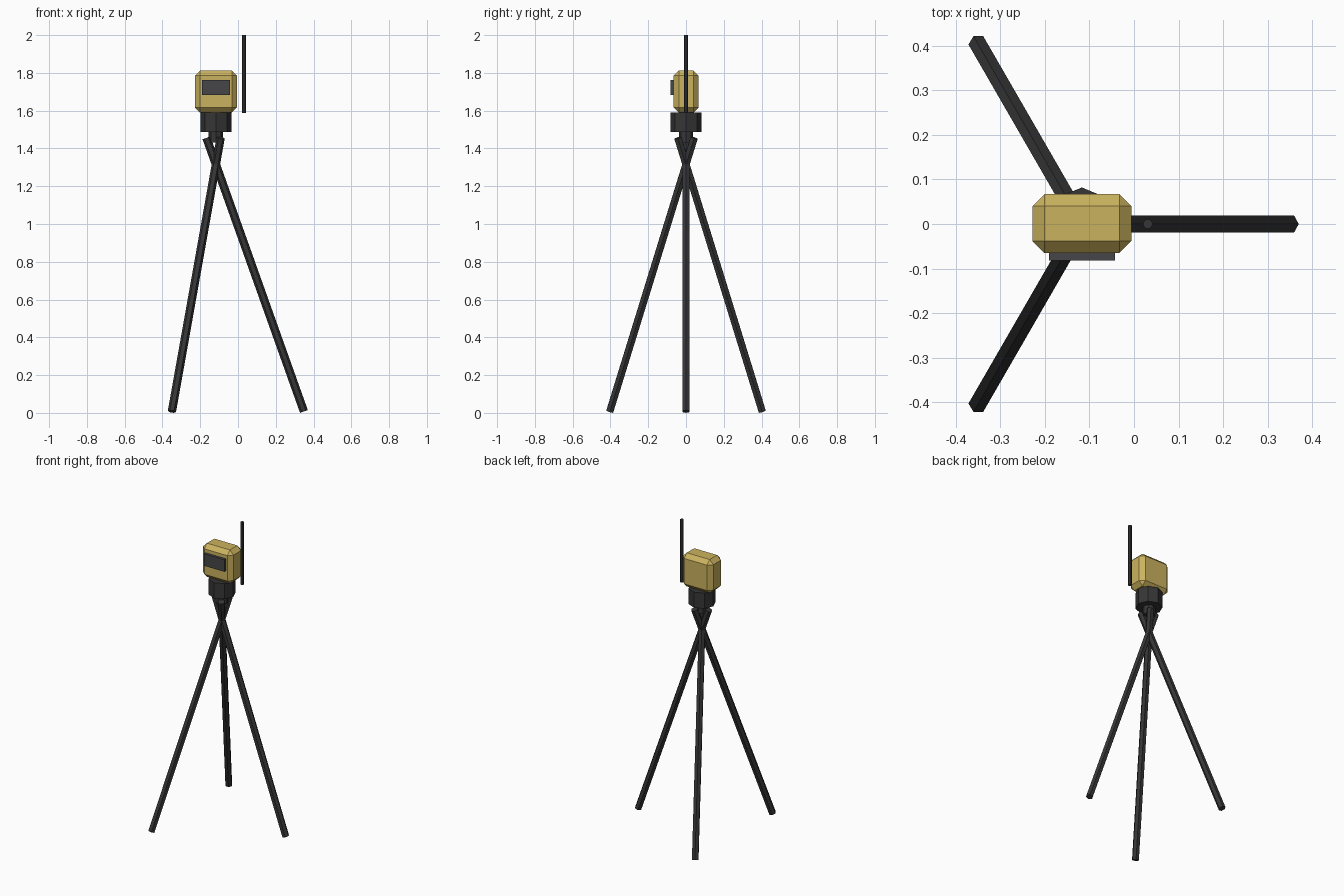
import bpy, math
from mathutils import Vector, Matrix

if "Cube" in bpy.data.objects:
    bpy.data.objects.remove(bpy.data.objects["Cube"])

CX = -0.117  # tripod axis


def material(name, rgb):
    m = bpy.data.materials.new(name)
    m.diffuse_color = (*rgb, 1)
    m.use_nodes = True
    m.node_tree.nodes["Principled BSDF"].inputs["Base Color"].default_value = m.diffuse_color
    return m


YELLOW = material("survey yellow", (0.60, 0.45, 0.115))
DARK = material("dark metal", (0.037, 0.037, 0.037))
SCREEN = material("screen grey", (0.062, 0.062, 0.066))


def finish(name, mat):
    o = bpy.context.object
    o.name = name
    o.data.materials.append(mat)
    return o


def rod(name, a, b, r, sides, mat, turn=0.0):
    """Straight prism from a to b; 'turn' points one vertex in that direction."""
    a, b = Vector(a), Vector(b)
    d = (b - a).normalized()
    bpy.ops.mesh.primitive_cylinder_add(vertices=sides, radius=r, depth=(b - a).length)
    o = finish(name, mat)
    x = Vector((math.cos(turn), math.sin(turn), 0))
    x = (x - d * x.dot(d)).normalized()
    y = d.cross(x)
    # the primitive's first vertex lies on local +y
    rot = Matrix((-y, x, d)).transposed().to_4x4()
    o.matrix_world = Matrix.Translation((a + b) / 2) @ rot
    return o


def box(name, centre, size, mat, bevel=0.0):
    bpy.ops.mesh.primitive_cube_add(size=1, location=centre)
    o = finish(name, mat)
    o.scale = size
    bpy.ops.object.transform_apply(location=False, rotation=False, scale=True)
    if bevel:
        m = o.modifiers.new("chamfer", 'BEVEL')
        m.width = bevel
        m.segments = 1
    return o


# three legs that cross just below the head
for i in range(3):
    t = i * math.tau / 3
    c, s = math.cos(t), math.sin(t)
    rod(f"leg_{i + 1}", (CX + 0.466 * c, 0.466 * s, 0.0075),
        (CX - 0.05 * c, -0.05 * s, 1.456), 0.022, 6, DARK, t)

# neck and head block
rod("neck", (CX, 0, 1.432), (CX, 0, 1.49), 0.038, 8, DARK)
rod("head", (CX, 0, 1.487), (CX, 0, 1.59), 0.082, 8, DARK)

# instrument body, screen and antenna
box("body", (CX, 0.001, 1.701), (0.222, 0.132, 0.222), YELLOW, 0.027)
box("screen", (CX, -0.069, 1.722), (0.148, 0.026, 0.08), SCREEN)
rod("antenna", (0.031, 0, 1.588), (0.031, 0, 2.0), 0.011, 8, DARK)
